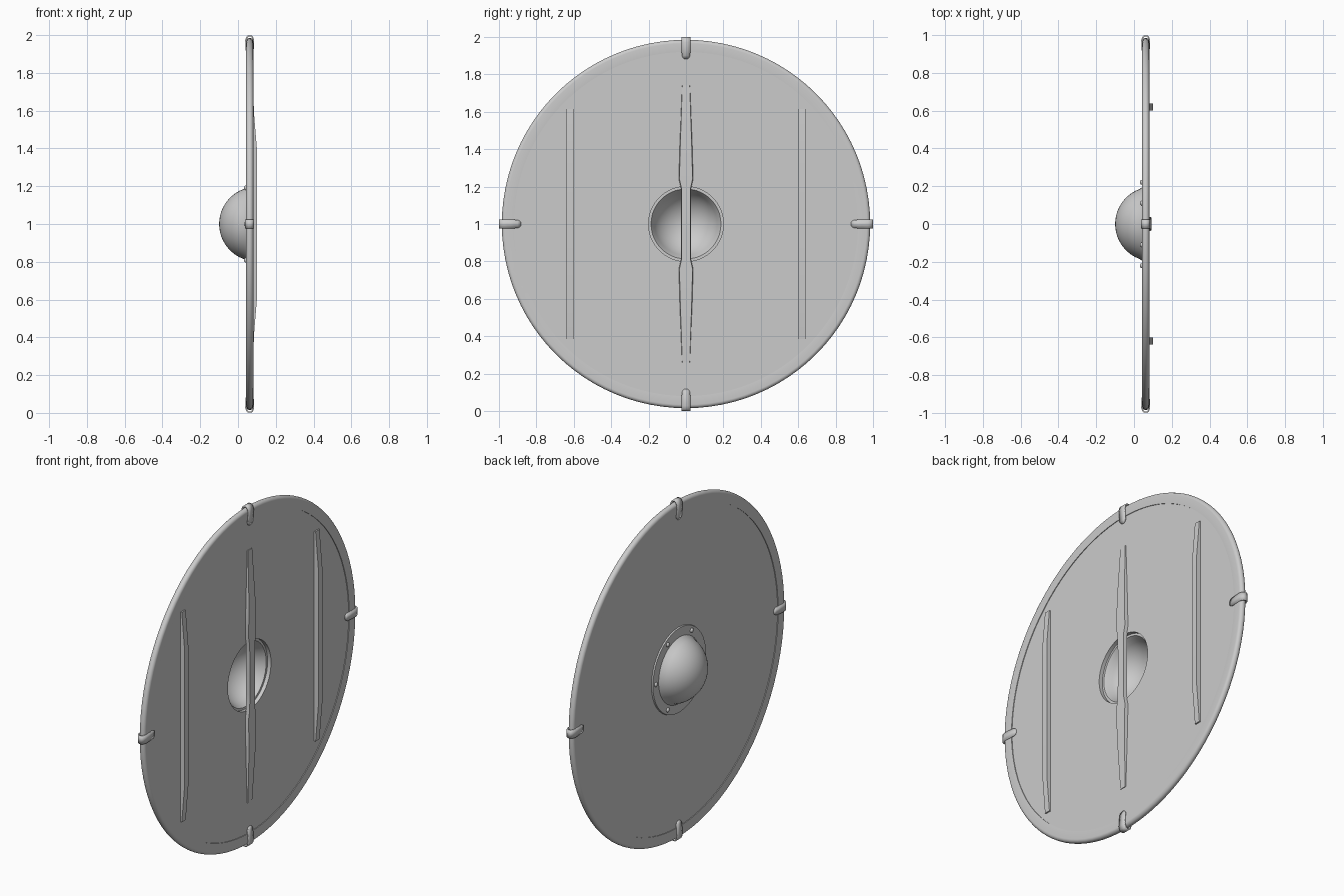
import bpy, bmesh, math
from mathutils import Vector, Matrix

cube = bpy.data.objects.get("Cube")
if cube:
    bpy.data.objects.remove(cube, do_unlink=True)

grey = bpy.data.materials.new("plain grey")
grey.use_nodes = True
grey.diffuse_color = (0.6, 0.6, 0.6, 1)
grey.node_tree.nodes["Principled BSDF"].inputs["Base Color"].default_value = (0.6, 0.6, 0.6, 1)

CENTRE = Vector((0, 0, 1))


def finish(name, bm, angle=35):
    bmesh.ops.remove_doubles(bm, verts=bm.verts, dist=1e-5)
    bmesh.ops.recalc_face_normals(bm, faces=bm.faces)
    mesh = bpy.data.meshes.new(name)
    bm.to_mesh(mesh)
    bm.free()
    mesh.materials.append(grey)
    obj = bpy.data.objects.new(name, mesh)
    obj.location = CENTRE
    bpy.context.collection.objects.link(obj)
    bpy.ops.object.select_all(action='DESELECT')
    obj.select_set(True)
    bpy.context.view_layer.objects.active = obj
    bpy.ops.object.shade_smooth_by_angle(angle=math.radians(angle))
    return obj


def lathe(name, profile, steps, angle=35):
    """Spin a closed (x, radius) outline around the x axis."""
    bm = bmesh.new()
    verts = [bm.verts.new((x, 0, r)) for x, r in profile]
    edges = [bm.edges.new((a, b)) for a, b in zip(verts, verts[1:] + verts[:1])]
    bmesh.ops.spin(bm, geom=verts + edges, cent=(0, 0, 0), axis=(1, 0, 0),
                   angle=math.tau, steps=steps, use_merge=True)
    return finish(name, bm, angle)


def bar(name, y, stations, base):
    """Loft a bar along z from (z, half width, top x) stations."""
    bm = bmesh.new()
    rings = []
    for z, w, top in stations:
        corners = [(base, -w), (top, -w * 0.9), (top, w * 0.9), (base, w)]
        rings.append([bm.verts.new((x, y + dy, z)) for x, dy in corners])
    for a, b in zip(rings, rings[1:]):
        for i in range(4):
            j = (i + 1) % 4
            bm.faces.new((a[i], a[j], b[j], b[i]))
    bm.faces.new(rings[0])
    bm.faces.new(rings[-1])
    return finish(name, bm)


def mirrored(half):
    """Add the lower half of a list of stations."""
    return [(-z, w, t) for z, w, t in reversed(half)] + half


# Round board with a central hole
lathe("board", [(0.05, 0.2), (0.05, 0.97), (0.074, 0.97), (0.074, 0.2)], 96)

# Rolled edge binding
arc = [math.radians(a) for a in range(0, 181, 20)]
rim = [(0.062 - 0.019 * math.cos(a), 0.966 + 0.019 * math.sin(a)) for a in arc]
lathe("rim", [(0.046, 0.92)] + rim + [(0.078, 0.92)], 96, 50)

# Hollow domed boss with flange
angles = [math.radians(a) for a in range(0, 76, 7)]
outer = [(0.097 - 0.197 * math.cos(a), 0.197 * math.sin(a)) for a in angles]
inner = [(0.097 - 0.187 * math.cos(a), 0.187 * math.sin(a)) for a in angles]
bm_profile = outer + [(0.042, 0.194), (0.042, 0.247), (0.052, 0.25), (0.052, 0.187)]
lathe("boss", bm_profile + inner[::-1], 40, 40)

# Boss rivets
for i in range(6):
    a = math.tau * i / 6
    bm = bmesh.new()
    place = Matrix.Translation((0.041, 0.221 * math.cos(a), 0.221 * math.sin(a)))
    bmesh.ops.create_uvsphere(bm, u_segments=12, v_segments=8, radius=0.013,
                              matrix=place @ Matrix.Diagonal((0.75, 1, 1, 1)))
    finish("boss_rivet_%d" % (i + 1), bm, 60)

# Central grip and two battens
grip = [(0.1, 0.026, 0.093), (0.19, 0.027, 0.093), (0.24, 0.039, 0.093),
        (0.42, 0.034, 0.093), (0.74, 0.022, 0.078)]
bar("grip", 0, mirrored(grip), 0.07)
batten = [(0.4, 0.02, 0.1), (0.615, 0.02, 0.082)]
for side, y in (("left", 0.62), ("right", -0.62)):
    bar("batten_" + side, y, mirrored(batten), 0.07)

# Four clips folded over the rim
half = [(0.077, 0.882, 0.008), (0.08, 0.888, 0.016), (0.082, 0.9, 0.022),
        (0.084, 0.94, 0.024), (0.086, 0.972, 0.024), (0.08, 0.991, 0.024),
        (0.07, 0.999, 0.024)]
path = half + [(0.124 - x, r, w) for x, r, w in reversed(half)]
for i, side in enumerate(("top", "front", "bottom", "back")):
    bm = bmesh.new()
    rows = [[bm.verts.new((x, s * w, r)) for s in (-1, 1)] for x, r, w in path]
    for a, b in zip(rows, rows[1:]):
        bm.faces.new((a[0], a[1], b[1], b[0]))
    bmesh.ops.rotate(bm, verts=bm.verts, cent=(0, 0, 0),
                     matrix=Matrix.Rotation(i * math.pi / 2, 3, 'X'))
    clip = finish("clip_" + side, bm, 40)
    fold = clip.modifiers.new("thickness", 'SOLIDIFY')
    fold.thickness = 0.008
    # Thicken towards the board whichever way the strip faces
    top = max(clip.data.polygons, key=lambda p: p.center.length)
    fold.offset = -1 if top.normal.dot(top.center) > 0 else 1
